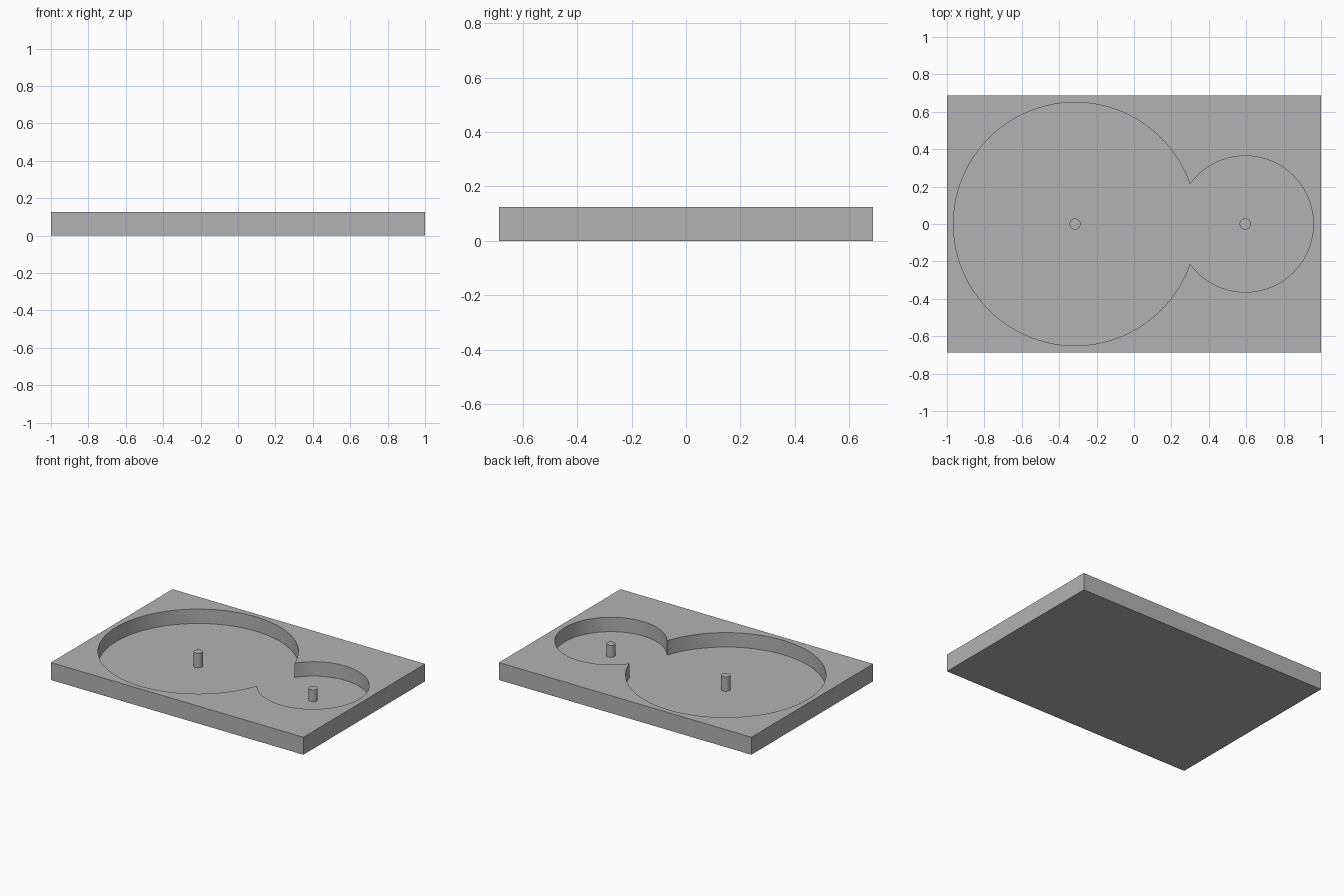
import bpy, bmesh, math

if "Cube" in bpy.data.objects:
    bpy.data.objects.remove(bpy.data.objects["Cube"])

HALF_X, HALF_Y, TOP, FLOOR = 1.0, 0.6875, 0.125, 0.022
BIG_X, BIG_R = -0.315, 0.65
SMALL_X, SMALL_R = 0.595, 0.364
PIN_R = 0.03

grey = bpy.data.materials.new("grey")
grey.diffuse_color = (0.45, 0.45, 0.45, 1)
grey.use_nodes = True
grey.node_tree.nodes["Principled BSDF"].inputs["Base Color"].default_value = grey.diffuse_color


def prism(name, outline, z0, z1):
    """Extrude a closed outline from z0 up to z1."""
    bm = bmesh.new()
    face = bm.faces.new([bm.verts.new((x, y, z0)) for x, y in outline])
    top = bmesh.ops.extrude_face_region(bm, geom=[face])["geom"]
    verts = [v for v in top if isinstance(v, bmesh.types.BMVert)]
    bmesh.ops.translate(bm, verts=verts, vec=(0, 0, z1 - z0))
    bmesh.ops.recalc_face_normals(bm, faces=bm.faces)
    mesh = bpy.data.meshes.new(name)
    bm.to_mesh(mesh)
    bm.free()
    mesh.materials.append(grey)
    ob = bpy.data.objects.new(name, mesh)
    bpy.context.collection.objects.link(ob)
    return ob


def arc(cx, r, a0, a1, n):
    """Points along an arc, leaving out its last point."""
    return [(cx + r * math.cos(a0 + (a1 - a0) * i / n),
             r * math.sin(a0 + (a1 - a0) * i / n)) for i in range(n)]


def smooth(ob):
    bpy.ops.object.select_all(action="DESELECT")
    ob.select_set(True)
    bpy.context.view_layer.objects.active = ob
    bpy.ops.object.shade_smooth_by_angle(angle=math.radians(30))


# Plate
plate = prism("plate", [(-HALF_X, -HALF_Y), (HALF_X, -HALF_Y),
                        (HALF_X, HALF_Y), (-HALF_X, HALF_Y)], 0, TOP)

# Pocket: two round recesses merged where their circles cross
d = SMALL_X - BIG_X
a = (d * d + BIG_R ** 2 - SMALL_R ** 2) / (2 * d)
h = math.sqrt(BIG_R ** 2 - a * a)
big_a = math.atan2(h, a)
small_a = math.atan2(h, a - d)
outline = (arc(BIG_X, BIG_R, big_a, 2 * math.pi - big_a, 112)
           + arc(SMALL_X, SMALL_R, -small_a, small_a, 72))
cutter = prism("pocket_cutter", outline, FLOOR, TOP + 0.1)
cutter.hide_render = True

cut = plate.modifiers.new("pocket", "BOOLEAN")
cut.operation, cut.solver, cut.object = "DIFFERENCE", "EXACT", cutter
bpy.context.view_layer.objects.active = plate
bpy.ops.object.modifier_apply(modifier=cut.name)
bpy.data.objects.remove(cutter)
smooth(plate)

# Pins standing at the centre of each recess, the small one a little shorter
for name, x, top in (("large_recess_pin", BIG_X, TOP), ("small_recess_pin", SMALL_X, 0.107)):
    smooth(prism(name, arc(x, PIN_R, 0, 2 * math.pi, 32), FLOOR, top))
